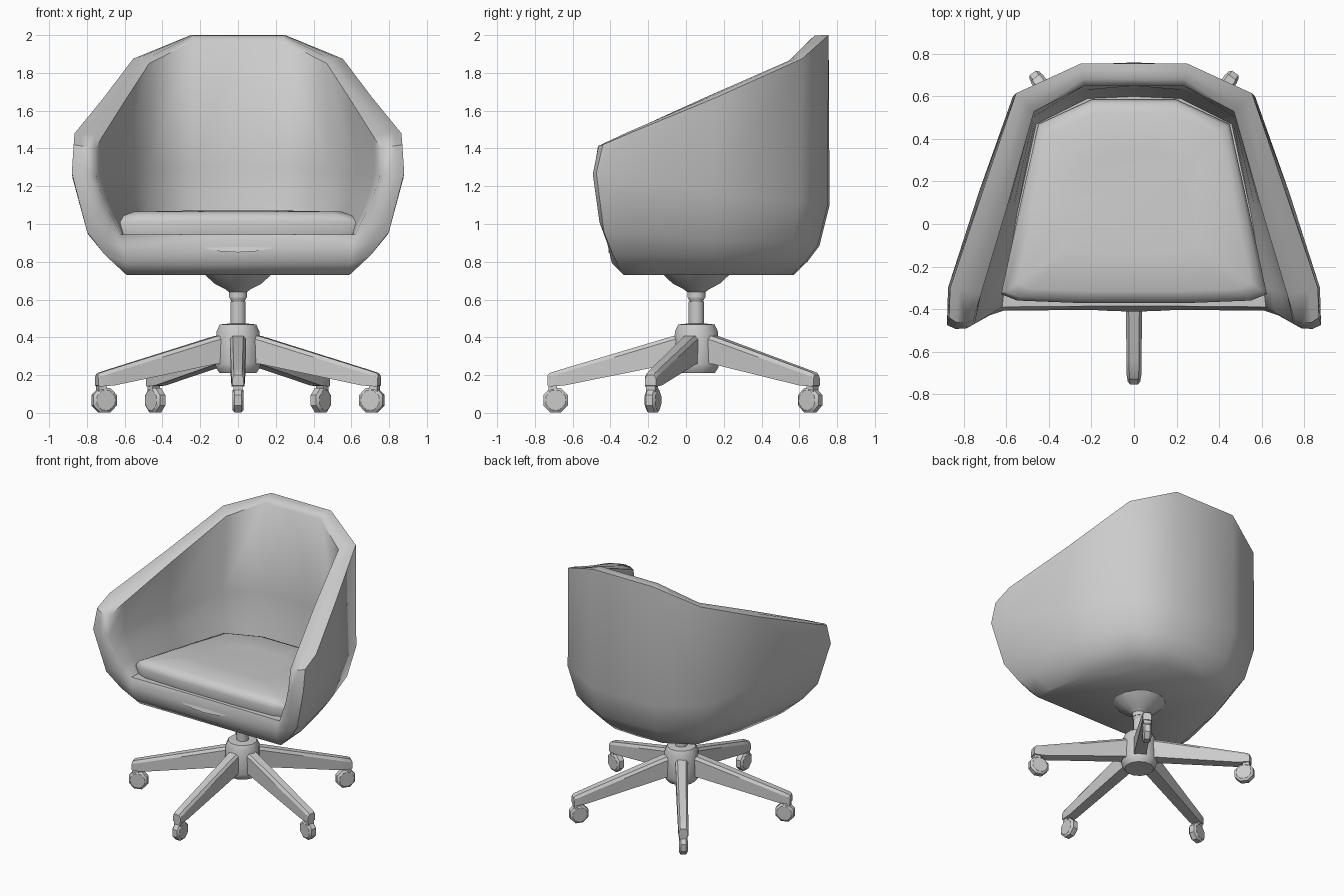
import bpy, bmesh, math
from mathutils import Vector, Matrix

cube = bpy.data.objects.get("Cube")
if cube:
    bpy.data.objects.remove(cube, do_unlink=True)

grey = bpy.data.materials.new("light_grey")
grey.use_nodes = True
grey.diffuse_color = (0.6, 0.6, 0.6, 1)
grey.node_tree.nodes["Principled BSDF"].inputs["Base Color"].default_value = (0.6, 0.6, 0.6, 1)

AXIS = Vector((0, 0.055, 0))   # swivel axis of the base


def finish(name, bm, angle=40, mirror=False):
    """Turn a bmesh into a smooth shaded object."""
    bmesh.ops.remove_doubles(bm, verts=bm.verts, dist=0.0005)
    if mirror:
        plane = bmesh.ops.mirror(bm, geom=bm.verts[:] + bm.edges[:] + bm.faces[:],
                                 axis='X', merge_dist=0.001)
        bmesh.ops.remove_doubles(bm, verts=bm.verts, dist=0.0005)
    bmesh.ops.recalc_face_normals(bm, faces=bm.faces)
    mesh = bpy.data.meshes.new(name)
    bm.to_mesh(mesh)
    bm.free()
    mesh.materials.append(grey)
    obj = bpy.data.objects.new(name, mesh)
    bpy.context.collection.objects.link(obj)
    bpy.ops.object.select_all(action='DESELECT')
    obj.select_set(True)
    bpy.context.view_layer.objects.active = obj
    bpy.ops.object.shade_smooth_by_angle(angle=math.radians(angle))
    return obj


def strip(bm, row_a, row_b, closed=False):
    """Join two equal rows of points with quads."""
    n = len(row_a)
    for i in range(n if closed else n - 1):
        j = (i + 1) % n
        quad = [row_a[i], row_a[j], row_b[j], row_b[i]]
        bm.faces.new([bm.verts.new(p) for p in quad])


def cap(bm, points):
    bm.faces.new([bm.verts.new(p) for p in points])


def loft(bm, rings):
    for a, b in zip(rings, rings[1:]):
        strip(bm, a, b, closed=True)
    cap(bm, rings[0])
    cap(bm, rings[-1])


def lathe(name, profile, sides, angle=40):
    rings = [[AXIS + Vector((r * math.cos(t), r * math.sin(t), z))
              for t in [math.tau * (k + 0.5) / sides for k in range(sides)]]
             for r, z in profile]
    bm = bmesh.new()
    loft(bm, rings)
    return finish(name, bm, angle)


def skin(rim, belt, base, blends):
    """Rows of a bowl wall: rim, belt, blended rows, base."""
    rim, belt, base = ([Vector(p) for p in row] for row in (rim, belt, base))
    rows = [rim, belt]
    for flat, rise in blends:
        rows.append([Vector((*a.lerp(b, flat).xy, a.lerp(b, rise).z))
                     for a, b in zip(base, belt)])
    return rows + [base]


# Bucket shell, half of it from back centre to arm front, then mirrored
outer = skin(
    [(0, .755, 2), (.25, .755, 2), (.555, .615, 1.875), (.71, .16, 1.67),
     (.865, -.3, 1.48), (.87, -.44, 1.42)],
    [(0, .76, 1.1), (.26, .75, 1.1), (.57, .6, 1.12), (.73, .15, 1.17),
     (.875, -.3, 1.24), (.88, -.475, 1.27)],
    [(0, .57, .73), (.2, .56, .73), (.4, .45, .73), (.52, .12, .73),
     (.58, -.2, .73), (.59, -.33, .73)],
    [(.72, .42), (.4, .2)])
inner = skin(
    [(0, .65, 1.97), (.235, .65, 1.97), (.47, .53, 1.85), (.6, .07, 1.65),
     (.72, -.33, 1.46), (.755, -.45, 1.4)],
    [(0, .64, 1.3), (.235, .63, 1.3), (.48, .5, 1.28), (.62, .05, 1.27),
     (.72, -.33, 1.26), (.75, -.47, 1.25)],
    [(0, .6, .945), (.22, .59, .945), (.46, .47, .945), (.55, .05, .945),
     (.61, -.3, .945), (.62, -.39, .945)],
    [(.7, .6), (.35, .3)])
lip_outer, lip_inner = Vector((0, -.33, .73)), Vector((0, -.385, .945))

bm = bmesh.new()
for rows in (outer, inner):
    for a, b in zip(rows, rows[1:]):
        strip(bm, a, b)
cap(bm, outer[-1] + [lip_outer])
cap(bm, inner[-1] + [lip_inner])
# Padded rim running over the back, down the arms and along the front lip
edge_out = outer[0] + [row[-1] for row in outer[1:]] + [lip_outer]
edge_in = inner[0] + [row[-1] for row in inner[1:]] + [lip_inner]
pad = [edge_out]
for f in (.3, .7):
    ring = []
    for i, (a, b) in enumerate(zip(edge_out, edge_in)):
        push = Vector((0, 0, .012)) if i < 5 else Vector((0, -.02, 0))
        if i >= len(edge_out) - 2:
            push = Vector((0, -.045 if f < .5 else -.035, 0))
        if i < 2:
            push.z = .009 if f < .5 else .018
        ring.append(a.lerp(b, f) + push)
    pad.append(ring)
pad.append(edge_in)
for a, b in zip(pad, pad[1:]):
    strip(bm, a, b)
finish("bucket_shell", bm, 50, mirror=True)

# Seat cushion, leaning slightly back
half = [(.2, .585), (.45, .47), (.54, .07), (.625, -.33), (.55, -.36), (.25, -.372)]
plan = half + [(-x, y) for x, y in reversed(half)]
rings = [[Vector((x * s, .1 + (y - .1) * s, z - .05 * (y + .35))) for x, y in plan]
         for s, z in ((.97, .94), (1, 1.01), (.97, 1.045), (.88, 1.066), (.5, 1.07))]
bm = bmesh.new()
loft(bm, rings)
finish("seat_cushion", bm, 50)

# Curved pull tab under the front lip
arc = [(.24 * math.cos(t), .915 - .065 * math.sin(t))
       for t in [math.pi * k / 8 for k in range(9)]]
front = [Vector((x, -.392 - (.915 - z) * .3, z)) for x, z in arc]
bm = bmesh.new()
loft(bm, [front, [p + Vector((0, .04, 0)) for p in front]])
finish("pull_tab", bm, 30)

# Swivel mount, gas lift and hub
lathe("swivel_mount", [(.05, .61), (.05, .64), (.07, .655), (.13, .685), (.185, .735)], 12)
lathe("lift_collar", [(.032, .585), (.05, .615), (.05, .625)], 12)
lathe("lift_rod", [(.03, .45), (.03, .62)], 12)
lathe("lift_sleeve", [(.042, .45), (.042, .59)], 12)
lathe("base_hub", [(.1, .21), (.118, .235), (.125, .26), (.118, .43), (.1, .468), (.06, .472)], 12)


def radial(bm, angle):
    """Swing a part built along +x out to its leg direction."""
    bm.transform(Matrix.Translation(AXIS) @ Matrix.Rotation(angle, 4, 'Z'))


def leg_section(r, low, high, width):
    w, c = width, width * .65
    return [Vector((r, y, z)) for y, z in
            ((-w, low), (w, low), (w, high - .02), (c, high), (-c, high), (-w, high - .02))]


# Five legs, each with a caster
for k in range(5):
    turn = -math.pi / 2 + k * math.tau / 5
    bm = bmesh.new()
    loft(bm, [leg_section(*s) for s in ((.05, .25, .42, .045), (.13, .26, .405, .043),
                                        (.7, .145, .235, .035), (.775, .14, .212, .034),
                                        (.787, .145, .2, .03))])
    radial(bm, turn)
    finish(f"leg_{k + 1}", bm, 30)

    # Caster stem
    bm = bmesh.new()
    bmesh.ops.create_cube(bm, size=1, matrix=Matrix.Translation((.76, 0, .115))
                          @ Matrix.Diagonal((.045, .05, .08, 1)))
    radial(bm, turn)
    finish(f"caster_stem_{k + 1}", bm, 30)

    # Caster wheel with narrowed sides
    bm = bmesh.new()
    loft(bm, [[Vector((.745 + r * math.cos(t), y, .067 + r * math.sin(t)))
               for t in [math.tau * (i + .5) / 8 for i in range(8)]]
              for r, y in ((.055, -.03), (.071, -.018), (.071, .018), (.055, .03))])
    radial(bm, turn)
    finish(f"caster_wheel_{k + 1}", bm, 30)
